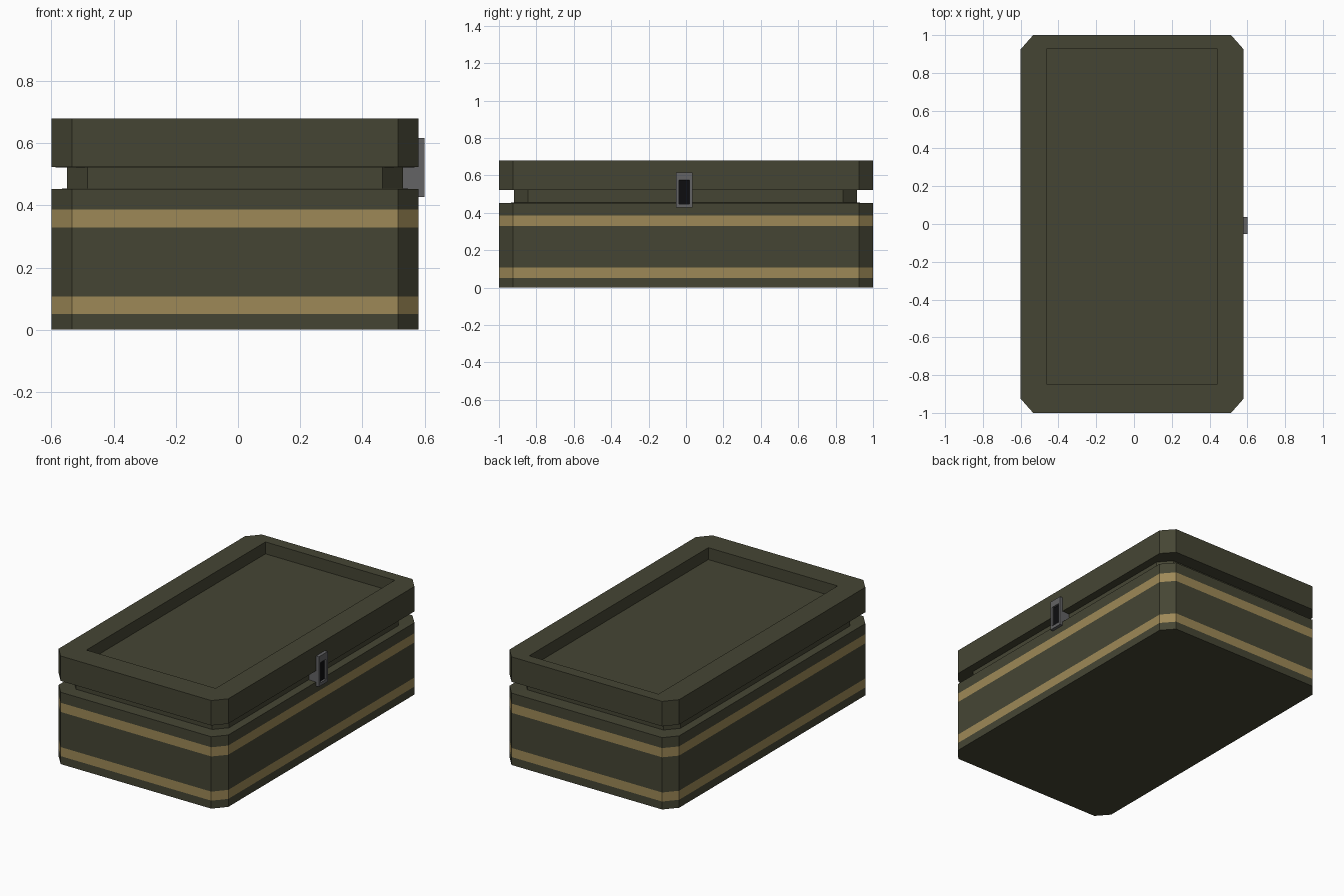
import bpy, bmesh

if "Cube" in bpy.data.objects:
    bpy.data.objects.remove(bpy.data.objects["Cube"])


def material(name, rgb):
    m = bpy.data.materials.new(name)
    m.diffuse_color = (*rgb, 1)
    m.use_nodes = True
    m.node_tree.nodes["Principled BSDF"].inputs["Base Color"].default_value = m.diffuse_color
    return m


OLIVE = material("olive", (0.060, 0.060, 0.034))
TAN = material("tan", (0.340, 0.250, 0.095))
STEEL = material("steel", (0.125, 0.125, 0.130))
BLACK = material("black", (0.004, 0.004, 0.005))


def finish(name, bm, mats):
    mesh = bpy.data.meshes.new(name)
    bm.to_mesh(mesh)
    bm.free()
    for m in mats:
        mesh.materials.append(m)
    ob = bpy.data.objects.new(name, mesh)
    bpy.context.collection.objects.link(ob)
    return ob


def ring(bm, z, rect, cut):
    """Rectangle with cut corners, counter-clockwise seen from above."""
    x0, x1, y0, y1 = rect
    cx, cy = cut
    pts = [(x0 + cx, y0), (x1 - cx, y0), (x1, y0 + cy), (x1, y1 - cy),
           (x1 - cx, y1), (x0 + cx, y1), (x0, y1 - cy), (x0, y0 + cy)]
    return [bm.verts.new((x, y, z)) for x, y in pts]


def loft(name, sections, mats, tan_spans=(), cap_start=False, cap_end=False):
    bm = bmesh.new()
    rings = [ring(bm, *s) for s in sections]
    for k, (a, b) in enumerate(zip(rings, rings[1:])):
        for i in range(8):
            j = (i + 1) % 8
            f = bm.faces.new((a[i], a[j], b[j], b[i]))
            f.material_index = int(k in tan_spans)
    if cap_start:
        bm.faces.new(rings[0][::-1])
    if cap_end:
        bm.faces.new(rings[-1])
    bmesh.ops.remove_doubles(bm, verts=bm.verts, dist=1e-4)
    return finish(name, bm, mats)


def box(bm, x, y, z):
    verts = bmesh.ops.create_cube(bm, size=1)["verts"]
    for v in verts:
        for i, (lo, hi) in enumerate((x, y, z)):
            v.co[i] = hi if v.co[i] > 0 else lo
    return verts


OUTER = (-0.60, 0.58, -1.0, 1.0)
NECK = (-0.55, 0.53, -0.92, 0.915)
RECESS = (-0.46, 0.44, -0.85, 0.93)
CUT, SHARP = (0.066, 0.075), (0.0, 0.0)

# Case body with two flush tan bands
loft("case_body",
     [(z, OUTER, CUT) for z in (0, 0.05, 0.107, 0.328, 0.386, 0.452)]
     + [(0.454, NECK, CUT)],
     [OLIVE, TAN], tan_spans=(1, 3), cap_start=True)

# Inset neck between body and lid
loft("neck", [(0.454, NECK, CUT), (0.521, NECK, CUT)], [OLIVE])

# Lid with rectangular recess in the top
loft("lid", [(0.521, NECK, CUT), (0.523, OUTER, CUT), (0.68, OUTER, CUT),
             (0.68, RECESS, SHARP), (0.605, RECESS, SHARP)],
     [OLIVE], cap_end=True)

# Latch plate with dark window sunk into its face
LY, LZ = (-0.053, 0.036), (0.427, 0.616)
bm = bmesh.new()
box(bm, (0.575, 0.60), LY, LZ)
bm.faces.ensure_lookup_table()
front = max(bm.faces, key=lambda f: f.calc_center_median().x)
bmesh.ops.inset_region(bm, faces=[front], thickness=0.01)
for v in front.verts:
    v.co.y = -0.037 if v.co.y < -0.01 else 0.020
    v.co.z = 0.447 if v.co.z < 0.5 else 0.574
bmesh.ops.inset_region(bm, faces=[front], thickness=0.0005, depth=-0.012)
front.material_index = 1
finish("latch_plate", bm, [STEEL, BLACK])

# Block joining latch plate to the neck
bm = bmesh.new()
box(bm, (0.525, 0.58), LY, (0.452, 0.523))
finish("latch_block", bm, [STEEL])
